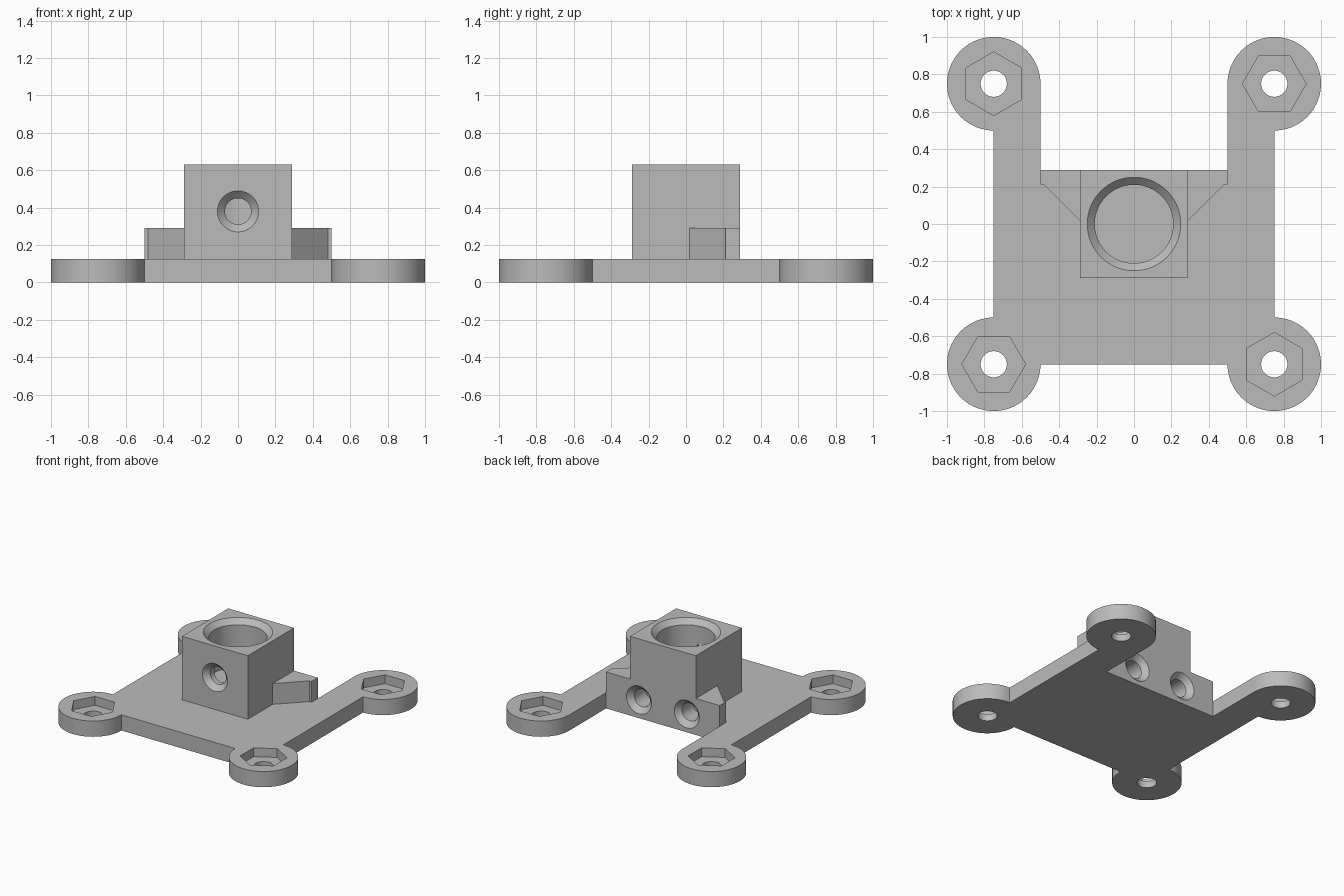
import bpy, bmesh
from math import cos, sin, pi, radians
from mathutils import Matrix, Vector

cube = bpy.data.objects.get("Cube")
if cube:
    bpy.data.objects.remove(cube, do_unlink=True)

grey = bpy.data.materials.new("plain grey")
grey.use_nodes = True
colour = (0.5, 0.5, 0.5, 1)
grey.diffuse_color = colour
grey.node_tree.nodes["Principled BSDF"].inputs["Base Color"].default_value = colour

PLATE, BACK, BRACKET, TOP = 0.125, 0.29, 0.29, 0.63
PAD, PAD_R, HOLE_R = 0.75, 0.25, 0.07


def finish(name, bm):
    bmesh.ops.recalc_face_normals(bm, faces=bm.faces)
    mesh = bpy.data.meshes.new(name)
    bm.to_mesh(mesh)
    bm.free()
    mesh.materials.append(grey)
    obj = bpy.data.objects.new(name, mesh)
    bpy.context.collection.objects.link(obj)
    return obj


def prism(name, outline, z0, z1):
    bm = bmesh.new()
    face = bm.faces.new([bm.verts.new((x, y, z0)) for x, y in outline])
    top = bmesh.ops.extrude_face_region(bm, geom=[face])["geom"]
    verts = [v for v in top if isinstance(v, bmesh.types.BMVert)]
    bmesh.ops.translate(bm, verts=verts, vec=(0, 0, z1 - z0))
    return finish(name, bm)


def turned(name, profile, place, tilt=0, sides=64, spin=0):
    """Solid of revolution from (radius, height) pairs."""
    bm = bmesh.new()
    rings = [[bm.verts.new((r * cos(2 * pi * i / sides + spin),
                            r * sin(2 * pi * i / sides + spin), z))
              for i in range(sides)] for r, z in profile]
    for a, b in zip(rings, rings[1:]):
        for i in range(sides):
            j = (i + 1) % sides
            bm.faces.new((a[i], a[j], b[j], b[i]))
    bm.faces.new(rings[0])
    bm.faces.new(rings[-1])
    bm.transform(Matrix.Translation(place) @ Matrix.Rotation(radians(tilt), 4, "X"))
    obj = finish(name, bm)
    obj.hide_render = True
    return obj


def pad_arc(x, y, start, steps=54):
    """Three quarters of a mounting pad's rim."""
    angles = [radians(start + 270 * i / steps) for i in range(steps + 1)]
    return [(x + PAD_R * cos(a), y + PAD_R * sin(a)) for a in angles]


# Base plate with four round pads and two rear arms
outline = (pad_arc(PAD, -PAD, 180) + pad_arc(PAD, PAD, -90)
           + [(0.5, BACK), (-0.5, BACK)]
           + pad_arc(-PAD, PAD, 0) + pad_arc(-PAD, -PAD, 90))
base_plate = prism("base_plate", outline, 0, PLATE)

# Central socket block
h = 0.29
socket_block = prism("socket_block", [(-h, -h), (h, -h), (h, h), (-h, h)], PLATE, TOP)

# Bracket wings either side of the block
wing = [(h, 0.02), (0.48, 0.21), (0.5, 0.21), (0.5, BACK), (h, BACK)]
left_wing = prism("left_wing", wing, PLATE, BRACKET)
right_wing = prism("right_wing", [(-x, y) for x, y in wing], PLATE, BRACKET)

# Cutters: pad holes and hexagonal nut pockets
pad_cutters = []
for x in (-PAD, PAD):
    for y in (-PAD, PAD):
        pad_cutters.append(turned("pad_hole", [(HOLE_R, -0.1), (HOLE_R, 0.3)], (x, y, 0)))
        spin = pi / 2 if x * y < 0 else 0
        pad_cutters.append(turned("nut_pocket", [(0.17, 0.055), (0.17, 0.3)],
                                  (x, y, 0), sides=6, spin=spin))

# Cutters: chamfered bore and countersunk screw holes
bore = turned("bore", [(0.21, -0.38), (0.21, -0.04), (0.25, 0), (0.25, 0.1)], (0, 0, TOP))
screw = [(HOLE_R, -0.18), (HOLE_R, -0.04), (0.11, 0), (0.11, 0.1)]
front_hole = turned("front_hole", screw, (0, -h, 0.38), 90)
left_hole = turned("left_back_hole", screw, (0.21, BACK, 0.145), -90)
right_hole = turned("right_back_hole", screw, (-0.21, BACK, 0.145), -90)

# Cut every part, then shade the round surfaces smooth
jobs = {base_plate: pad_cutters + [left_hole, right_hole],
        socket_block: [bore, front_hole, left_hole, right_hole],
        left_wing: [left_hole],
        right_wing: [right_hole]}
for part, cutters in jobs.items():
    bpy.ops.object.select_all(action="DESELECT")
    part.select_set(True)
    bpy.context.view_layer.objects.active = part
    for cutter in cutters:
        mod = part.modifiers.new("cut", "BOOLEAN")
        mod.operation, mod.solver, mod.object = "DIFFERENCE", "EXACT", cutter
        bpy.ops.object.modifier_apply(modifier=mod.name)
    bpy.ops.object.shade_smooth_by_angle(angle=radians(30))

for cutter in pad_cutters + [bore, front_hole, left_hole, right_hole]:
    bpy.data.objects.remove(cutter, do_unlink=True)
